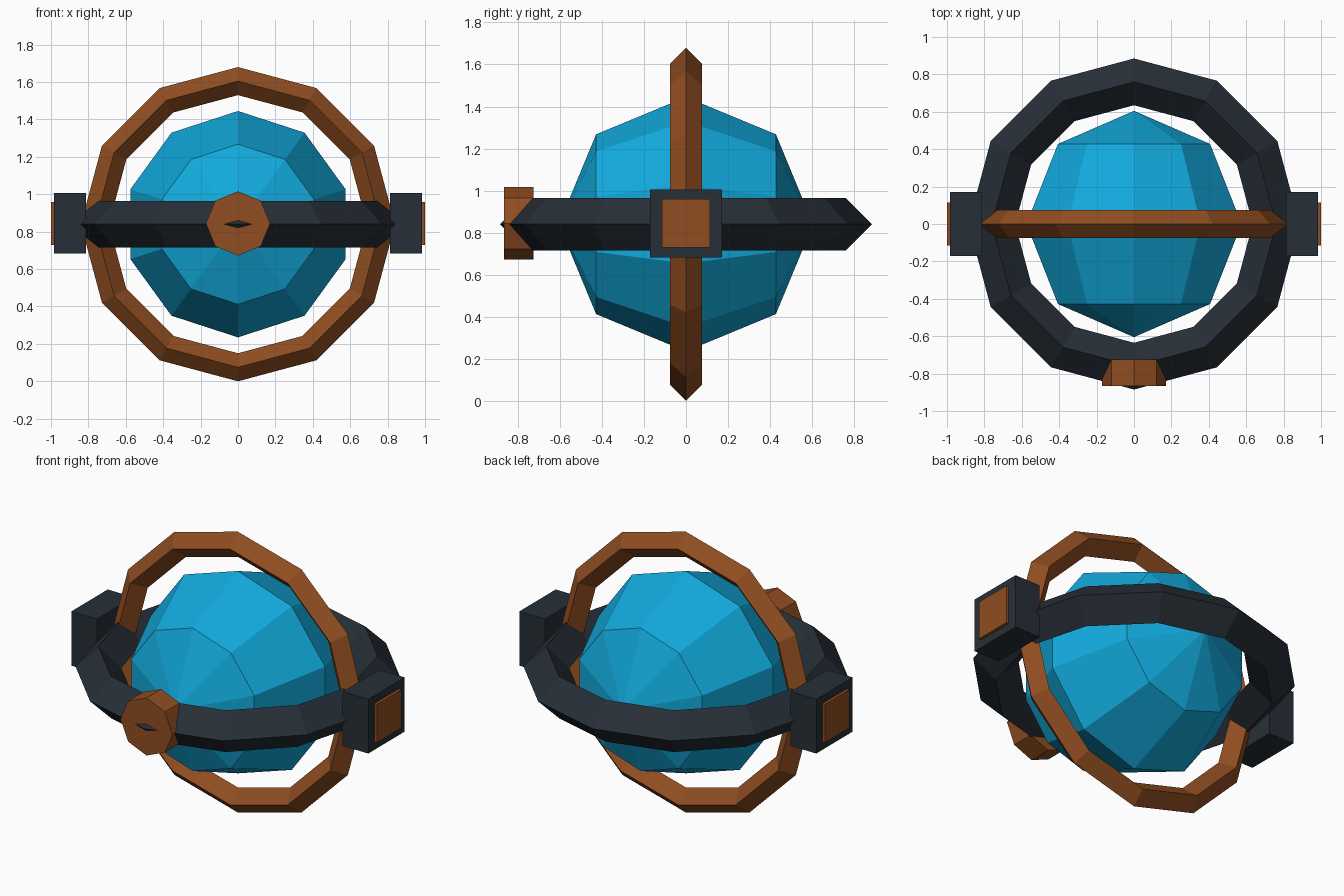
import bpy
from math import pi

if "Cube" in bpy.data.objects:
    bpy.data.objects.remove(bpy.data.objects["Cube"])

CZ = 0.84  # height of the common centre


def material(name, rgb):
    m = bpy.data.materials.new(name)
    m.diffuse_color = (*rgb, 1)
    m.use_nodes = True
    m.node_tree.nodes["Principled BSDF"].inputs["Base Color"].default_value = m.diffuse_color
    return m


COPPER = material("copper", (0.28, 0.075, 0.015))
IRON = material("dark_iron", (0.02, 0.028, 0.038))
CYAN = material("cyan", (0.006, 0.4, 0.72))


def finish(name, mat):
    ob = bpy.context.object
    ob.name = name
    ob.data.materials.append(mat)
    return ob


def ring(name, major, minor, rot, mat):
    bpy.ops.mesh.primitive_torus_add(
        major_segments=12, minor_segments=4, major_radius=major,
        minor_radius=minor, location=(0, 0, CZ), rotation=rot)
    return finish(name, mat)


def box(name, loc, size, mat):
    bpy.ops.mesh.primitive_cube_add(size=1, location=loc)
    bpy.context.object.scale = size
    return finish(name, mat)


# Faceted core with its poles facing front and back
bpy.ops.mesh.primitive_uv_sphere_add(
    segments=10, ring_count=4, radius=0.605,
    location=(0, 0, CZ), rotation=(pi / 2, 0, 0))
finish("core", CYAN)

# Diamond-section rings: one upright, one level
ring("upright_ring", 0.765, 0.075, (pi / 2, 0, 0), COPPER)
ring("level_ring", 0.76, 0.125, (0, 0, 0), IRON)

# Side blocks with copper caps
for side, s in (("left", -1), ("right", 1)):
    box(side + "_block", (s * 0.898, 0, CZ + 0.004), (0.17, 0.344, 0.324), IRON)
    box(side + "_cap", (s * 0.975, 0, CZ + 0.004), (0.05, 0.23, 0.23), COPPER)

# Octagonal boss on the front of the level ring
bpy.ops.mesh.primitive_cylinder_add(
    vertices=8, radius=0.172, depth=0.14,
    location=(0, -0.795, CZ + 0.004), rotation=(pi / 2, 0, 0))
finish("front_boss", COPPER)
